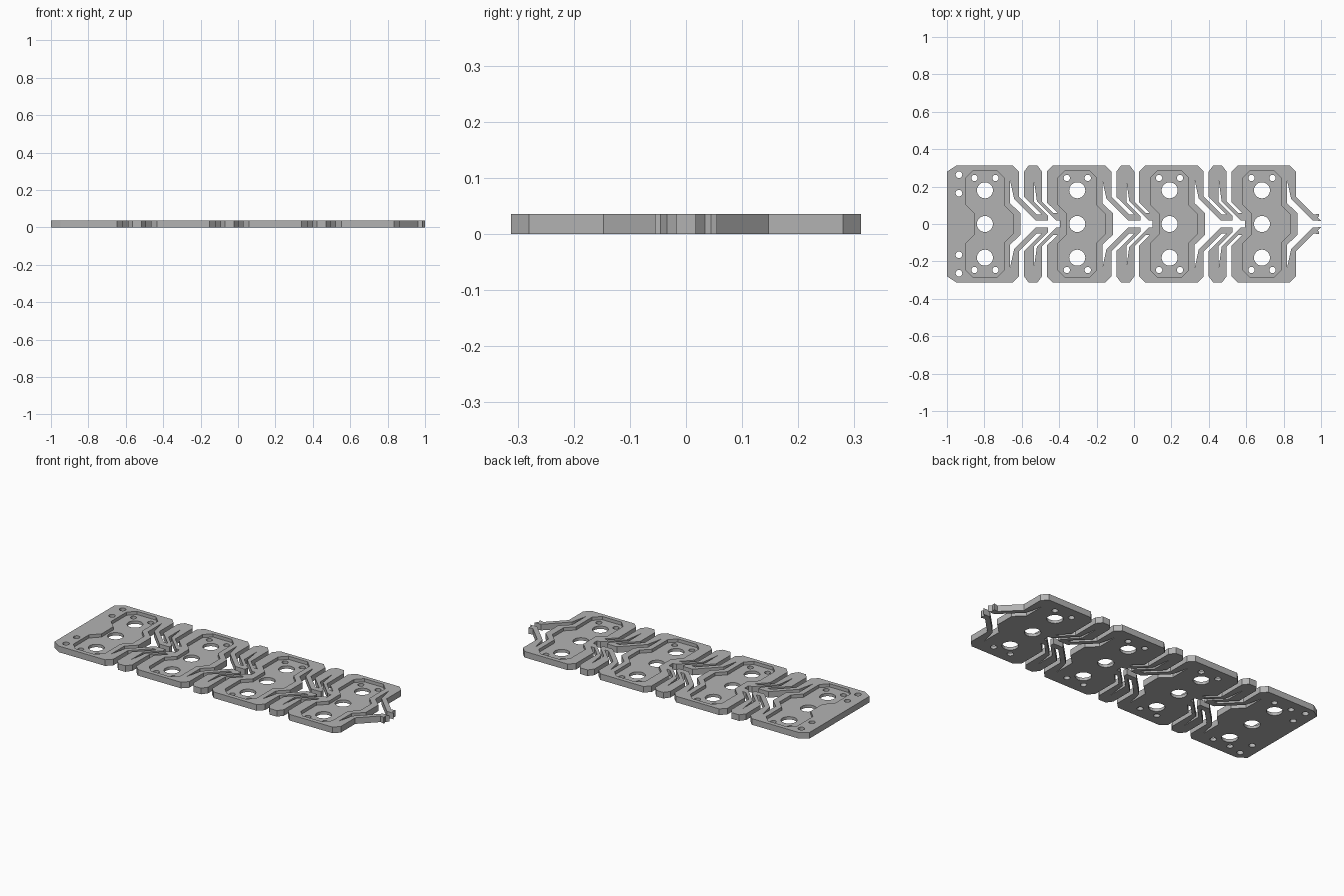
import bpy, bmesh, math

if "Cube" in bpy.data.objects:
    bpy.data.objects.remove(bpy.data.objects["Cube"])

THICK, FLOOR = 0.036, 0.017
PITCH, FIRST, COUNT = 0.4937, -0.797, 4
TOP = 0.312

grey = bpy.data.materials.new("plain grey")
grey.use_nodes = True
colour = (0.45, 0.45, 0.45, 1)
grey.diffuse_color = colour
grey.node_tree.nodes["Principled BSDF"].inputs["Base Color"].default_value = colour


def shift(points, dx):
    return [(x + dx, y) for x, y in points]


def mirrored_loop(points):
    return points + [(x, -y) for x, y in reversed(points)]


def circle(cx, cy, r, n=24):
    return [(cx + r * math.cos(math.tau * i / n), cy + r * math.sin(math.tau * i / n))
            for i in range(n)]


def prism(name, loops, z0, z1):
    """Solid plate from closed loops; inner loops become holes."""
    curve = bpy.data.curves.new(name, "CURVE")
    curve.dimensions = "2D"
    curve.fill_mode = "BOTH"
    curve.extrude = (z1 - z0) / 2
    for loop in loops:
        spline = curve.splines.new("POLY")
        spline.points.add(len(loop) - 1)
        for point, (x, y) in zip(spline.points, loop):
            point.co = (x, y, 0, 1)
        spline.use_cyclic_u = True
    temp = bpy.data.objects.new(name + "_curve", curve)
    bpy.context.collection.objects.link(temp)
    bpy.context.view_layer.update()
    mesh = bpy.data.meshes.new_from_object(
        temp.evaluated_get(bpy.context.evaluated_depsgraph_get()))
    bpy.data.objects.remove(temp)
    bm = bmesh.new()
    bm.from_mesh(mesh)
    bmesh.ops.remove_doubles(bm, verts=bm.verts, dist=0.0001)
    bmesh.ops.translate(bm, verts=bm.verts, vec=(0, 0, (z0 + z1) / 2))
    bmesh.ops.recalc_face_normals(bm, faces=bm.faces)
    for face in bm.faces:
        face.smooth = False
    bm.to_mesh(mesh)
    bm.free()
    mesh.materials.clear()
    mesh.materials.append(grey)
    obj = bpy.data.objects.new(name, mesh)
    bpy.context.collection.objects.link(obj)
    return obj


# Outer edge of one plate, relative to its middle hole
first_left = [(-0.203, 0.28), (-0.153, TOP)]
left_edge = [(-0.163, 0.116), (-0.163, 0.28), (-0.131, TOP)]
right_edge = [(0.15, TOP), (0.182, 0.28), (0.182, 0.147), (0.279, 0.05)]
# Folded spring between two plates
spring = [(0.303, 0.052), (0.209, 0.145), (0.209, 0.28), (0.233, TOP), (0.281, TOP),
          (0.305, 0.28), (0.305, 0.12), (0.365, 0.06), (0.387, 0.06)]
# Broken end of the last spring
tip = [(0.303, 0.055), (0.306, 0.045), (0.299, 0.034), (0.316, 0.017)]
# Opening between plates, with its two slits
arm_inside = [(0.273, 0.018), (0.156, 0.135), (0.134, 0.235), (0.134, 0.111), (0.19, 0.058)]
opening = [(0.402, 0.018), (0.38, 0.02), (0.278, 0.122), (0.262, 0.235), (0.262, 0.118),
           (0.337, 0.043), (0.337, 0.018)] + arm_inside

edge, holes, pockets = [], [], []
pocket = [(-0.054, 0.055), (-0.102, 0.103), (-0.102, 0.247), (-0.062, 0.287),
          (0.062, 0.287), (0.102, 0.247), (0.102, 0.1), (0.15, 0.052)]

for i in range(COUNT):
    cx = FIRST + i * PITCH
    last = i == COUNT - 1
    edge += shift((left_edge if i else first_left) + right_edge, cx)
    edge += shift(tip + arm_inside if last else spring, cx)
    if not last:
        holes.append(mirrored_loop(shift(opening, cx)))
    pockets.append(mirrored_loop(shift(pocket, cx)))
    # Round holes through the pocket floor
    for y in (-0.18, 0, 0.18):
        holes.append(circle(cx, y, 0.043))
    for x in (-0.056, 0.056):
        for y in (-0.246, 0.246):
            holes.append(circle(cx + x, y, 0.017, 16))

# Mounting holes at the end
for y in (0.165, 0.263):
    for side in (-1, 1):
        holes.append(circle(-0.936, side * y, 0.018, 16))

strip = prism("hinged_plate_strip", [mirrored_loop(edge)] + holes, 0, THICK)
cutter = prism("pocket_cutter", pockets, FLOOR, THICK + 0.02)
cutter.hide_render = True
cutter.hide_viewport = True
cutter.display_type = "WIRE"

# Sunken pockets
cut = strip.modifiers.new("pockets", "BOOLEAN")
cut.operation = "DIFFERENCE"
cut.solver = "EXACT"
cut.object = cutter
